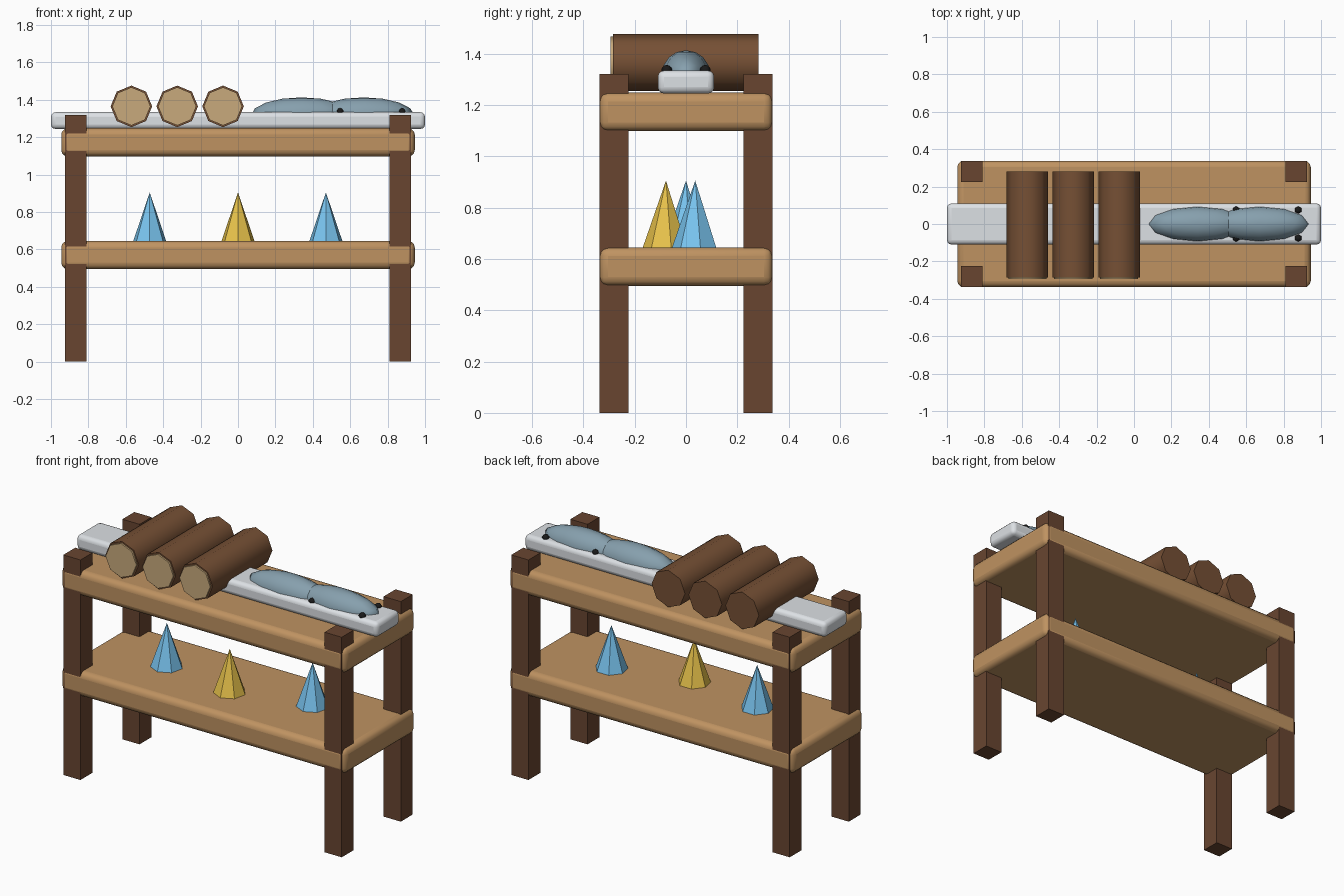
import bpy, math

if "Cube" in bpy.data.objects:
    bpy.data.objects.remove(bpy.data.objects["Cube"])

def mat(name, r, g, b):
    m = bpy.data.materials.new(name)
    m.diffuse_color = (r, g, b, 1)
    m.use_nodes = True
    m.node_tree.nodes["Principled BSDF"].inputs["Base Color"].default_value = m.diffuse_color
    return m

WOOD = mat("light_wood", 0.52, 0.29, 0.12)
POST = mat("dark_wood", 0.14, 0.06, 0.03)
BARK = mat("bark", 0.18, 0.08, 0.035)
CUT = mat("cut_wood", 0.58, 0.40, 0.20)
WHITE = mat("pale_grey", 0.72, 0.75, 0.78)
FISH = mat("slate_blue", 0.24, 0.35, 0.42)
EYE = mat("black", 0.01, 0.01, 0.01)
BLUE = mat("sky_blue", 0.19, 0.55, 0.86)
GOLD = mat("gold", 0.80, 0.54, 0.07)

def finish(name, material, smooth=None):
    o = bpy.context.object
    o.name = name
    o.data.materials.append(material)
    bpy.ops.object.transform_apply(location=False, rotation=True, scale=True)
    if smooth:
        bpy.ops.object.shade_smooth_by_angle(angle=math.radians(smooth))
    return o

def box(name, loc, size, material, bevel=0):
    bpy.ops.mesh.primitive_cube_add(size=1, location=loc)
    bpy.context.object.scale = size
    o = finish(name, material, 40 if bevel else None)
    if bevel:
        b = o.modifiers.new("bevel", 'BEVEL')
        b.width, b.segments = bevel, 3
    return o

def rod(name, x, y0, y1, z, r, material):
    # octagonal rod along y with a corner pointing up
    bpy.ops.mesh.primitive_cylinder_add(vertices=8, radius=r, depth=y1 - y0,
        location=(x, (y0 + y1) / 2, z), rotation=(math.pi / 2, 0, 0))
    return finish(name, material, 50)

def ball(name, loc, size, material, seg=12, rings=8):
    bpy.ops.mesh.primitive_uv_sphere_add(segments=seg, ring_count=rings, radius=1, location=loc)
    bpy.context.object.scale = size
    return finish(name, material, 70)

# corner posts
for sx in (-1, 1):
    for sy in (-1, 1):
        box("corner_post", (sx * 0.867, sy * 0.28, 0.66), (0.114, 0.113, 1.32), POST)

# two shelves and the display board on top
box("lower_shelf", (0, 0, 0.57), (1.89, 0.676, 0.15), WOOD, 0.034)
box("upper_shelf", (0, 0, 1.173), (1.89, 0.676, 0.15), WOOD, 0.034)
box("display_board", (0, 0, 1.289), (2.0, 0.22, 0.09), WHITE, 0.025)

# logs with pale cut ends at the front
for x in (-0.57, -0.325, -0.08):
    rod("log", x, -0.285, 0.282, 1.365, 0.111, BARK)
    rod("log_cut_end", x, -0.295, -0.27, 1.365, 0.102, CUT)

# two fish with eyes on both sides
for x in (0.34, 0.672):
    ball("fish_body", (x, 0, 1.318), (0.27, 0.095, 0.095), FISH)
    for sy in (-1, 1):
        ball("fish_eye", (x + 0.206, sy * 0.075, 1.335), (0.021, 0.021, 0.021), EYE, 6, 5)

# seven-sided cones on the lower shelf
for x, y, m in ((-0.472, 0, BLUE), (0, -0.078, GOLD), (0.47, 0.036, BLUE)):
    bpy.ops.mesh.primitive_cone_add(vertices=7, radius1=0.092, depth=0.265,
        location=(x, y, 0.7725), rotation=(0, 0, math.pi))
    finish("cone", m)
